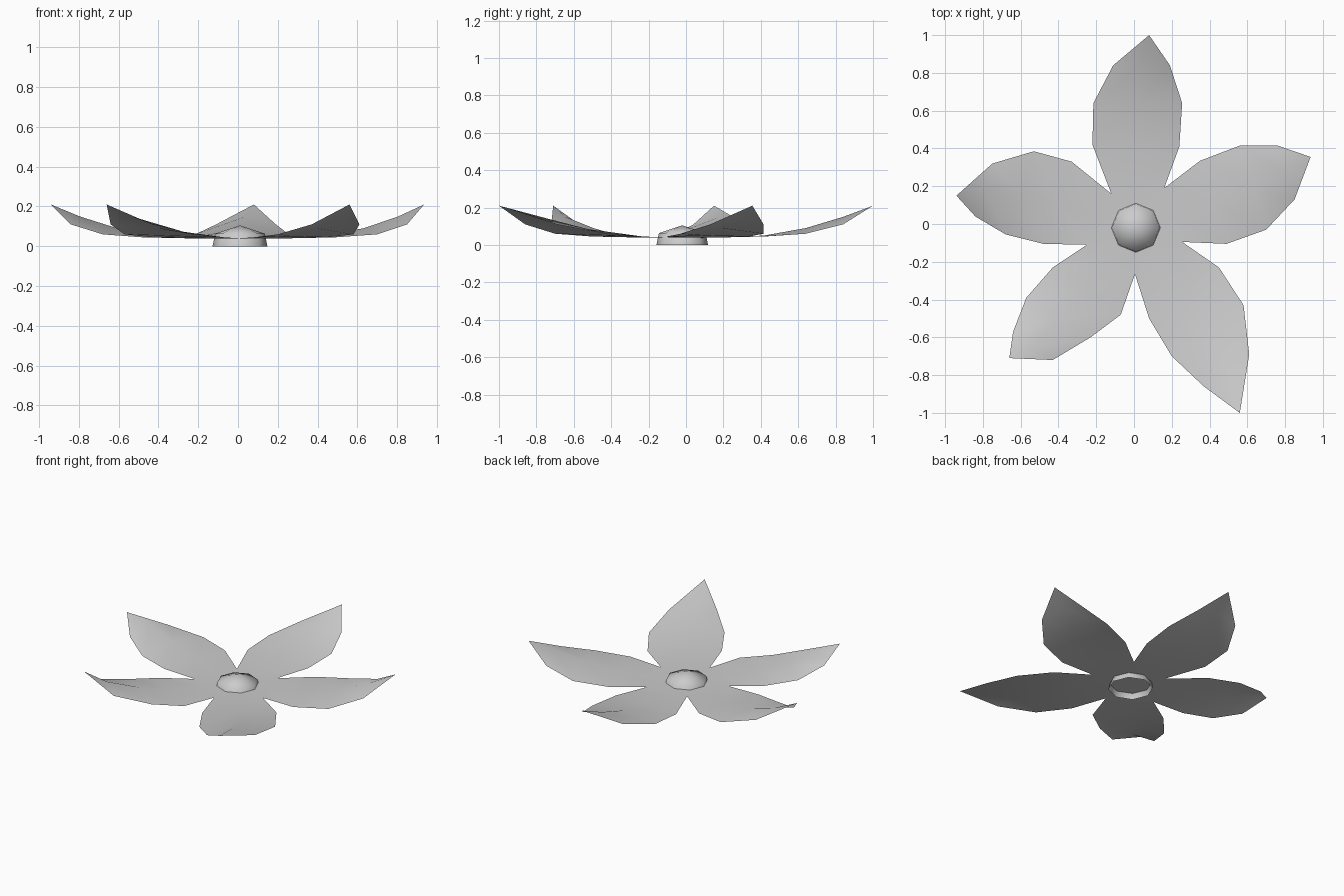
import bpy
import bmesh
from math import cos, sin, tau
from mathutils import Vector

default_cube = bpy.data.objects.get("Cube")
if default_cube:
    bpy.data.objects.remove(default_cube, do_unlink=True)


def make_material(name, colour):
    material = bpy.data.materials.new(name)
    material.use_nodes = True
    material.diffuse_color = colour
    material.node_tree.nodes["Principled BSDF"].inputs["Base Color"].default_value = colour
    return material


def finish(bm, name, material):
    """Turn a bmesh into a smooth shaded object."""
    mesh = bpy.data.meshes.new(name)
    for face in bm.faces:
        face.smooth = True
    bm.to_mesh(mesh)
    bm.free()
    mesh.materials.append(material)
    obj = bpy.data.objects.new(name, mesh)
    bpy.context.collection.objects.link(obj)
    return obj


grey = make_material("pale grey", (0.6, 0.6, 0.6, 1))

# Outline of each petal: first edge outwards, tip, second edge back inwards
outlines = {
    "back": [(-.12, .16), (-.22, .42), (-.215, .64), (-.11, .84), (.08, 1),
             (.19, .84), (.255, .64), (.24, .41), (.16, .19)],
    "left": [(.16, .19), (.35, .335), (.56, .415), (.76, .415), (.935, .355),
             (.85, .13), (.7, -.03), (.49, -.105), (.255, -.095)],
    "front_left": [(.255, -.095), (.45, -.23), (.58, -.43), (.61, -.69), (.56, -1),
                   (.37, -.86), (.2, -.7), (.08, -.5), (.005, -.265)],
    "front_right": [(.005, -.265), (-.07, -.48), (-.23, -.6), (-.43, -.72), (-.66, -.71),
                    (-.64, -.57), (-.57, -.39), (-.43, -.23), (-.25, -.11)],
    "right": [(-.25, -.11), (-.48, -.105), (-.68, -.055), (-.84, .04), (-.94, .15),
              (-.75, .32), (-.53, .385), (-.33, .33), (-.12, .16)],
}
# Heights from the base of a petal to its tip, along the edges and the ridge
edge_heights = [.04, .045, .06, .11, .21]
ridge_heights = [.04, .05, .09, .15, .21]

# Petals: one thin sheet, each petal arched along a middle ridge
bm = bmesh.new()
centre = bm.verts.new((0, 0, .037))
for outline in outlines.values():
    first = outline[:5]
    second = outline[:3:-1]
    rows = []
    for a, b, edge_z, ridge_z in zip(first, second, edge_heights, ridge_heights):
        middle = (Vector(a) + Vector(b)) / 2
        if a == b:
            rows.append([bm.verts.new((*a, edge_z))])
        else:
            rows.append([bm.verts.new((*a, edge_z)),
                         bm.verts.new((*middle, ridge_z)),
                         bm.verts.new((*b, edge_z))])
    for inner, outer in zip(rows, rows[1:]):
        for side in (0, 1):
            if len(outer) == 1:
                bm.faces.new((inner[side], outer[0], inner[side + 1]))
            else:
                bm.faces.new((inner[side], outer[side], outer[side + 1], inner[side + 1]))
    for side in (0, 1):
        bm.faces.new((centre, rows[0][side], rows[0][side + 1]))
bmesh.ops.remove_doubles(bm, verts=bm.verts[:], dist=.001)
bmesh.ops.recalc_face_normals(bm, faces=bm.faces[:])
bm.normal_update()
if sum(face.normal.z for face in bm.faces) < 0:
    bmesh.ops.reverse_faces(bm, faces=bm.faces[:])
finish(bm, "petals", grey)

# Flower centre: eight-sided low dome, open underneath
bm = bmesh.new()
sides = 8
rings = []
for radius, z in ((.138, 0), (.125, .063)):
    rings.append([bm.verts.new((radius * cos(tau * i / sides), radius * sin(tau * i / sides), z))
                  for i in range(sides)])
top = bm.verts.new((0, 0, .105))
for i in range(sides):
    j = (i + 1) % sides
    bm.faces.new((rings[0][i], rings[0][j], rings[1][j], rings[1][i]))
    bm.faces.new((rings[1][i], rings[1][j], top))
finish(bm, "flower_centre", grey).location = (.01, -.02, 0)
